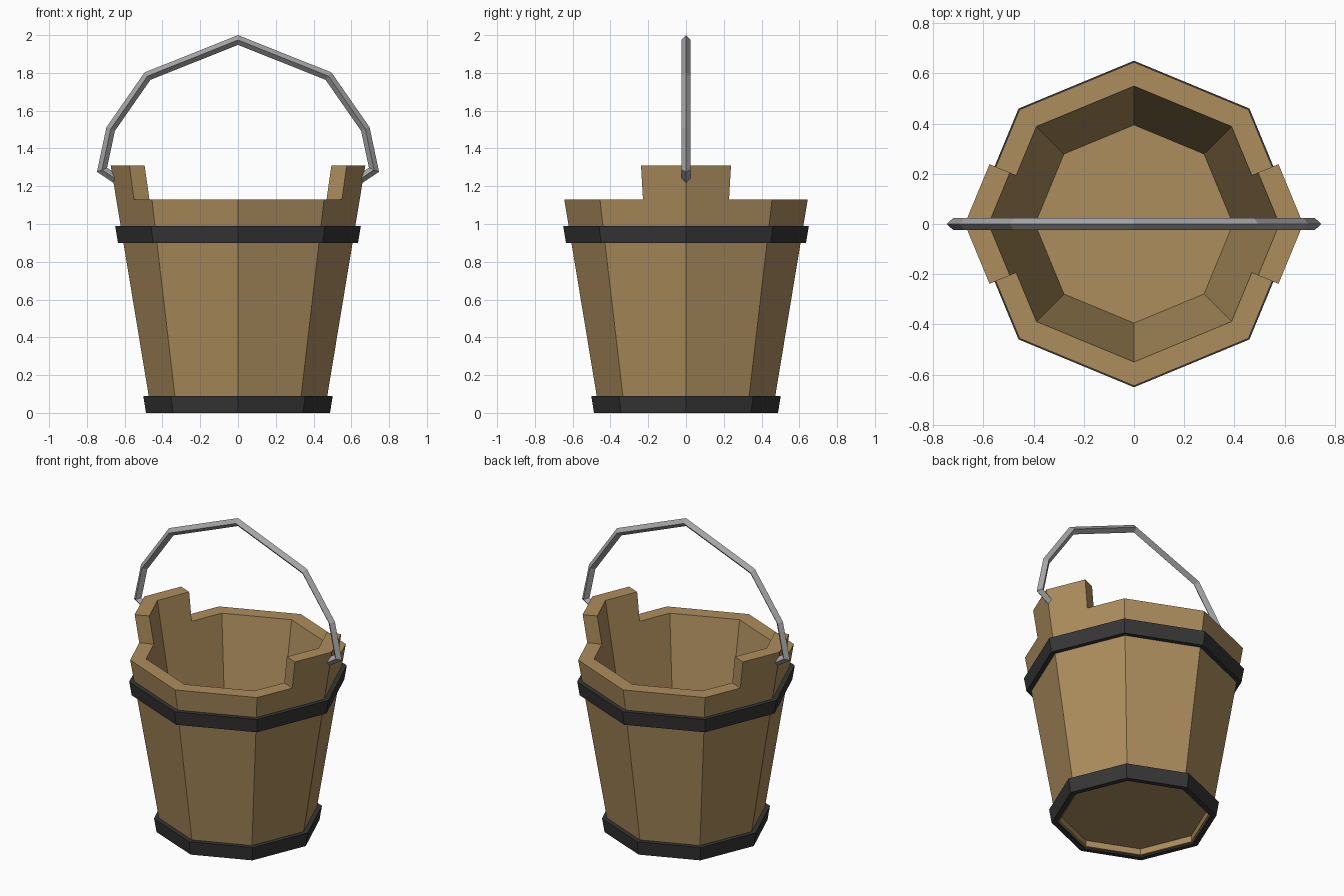
import bpy, bmesh, math
from mathutils import Vector

if "Cube" in bpy.data.objects:
    bpy.data.objects.remove(bpy.data.objects["Cube"], do_unlink=True)


def material(name, rgb):
    m = bpy.data.materials.new(name)
    m.use_nodes = True
    m.diffuse_color = (*rgb, 1)
    m.node_tree.nodes["Principled BSDF"].inputs["Base Color"].default_value = (*rgb, 1)
    return m


wood = material("tan wood", (0.42, 0.27, 0.11))
iron = material("black iron", (0.037, 0.037, 0.037))
steel = material("grey steel", (0.38, 0.38, 0.38))


def finish(bm, name, mat):
    bmesh.ops.recalc_face_normals(bm, faces=bm.faces)
    mesh = bpy.data.meshes.new(name)
    bm.to_mesh(mesh)
    bm.free()
    mesh.materials.append(mat)
    obj = bpy.data.objects.new(name, mesh)
    bpy.context.collection.objects.link(obj)
    return obj


SIDES = 8
COUNT = SIDES * 2
SLOPE = 0.165


def outer(z):
    """Corner radius of the flared outside at height z."""
    return 0.458 + SLOPE * z


def ring(bm, r, z):
    """Octagon loop with a point at each corner and each edge middle."""
    verts = []
    for i in range(COUNT):
        a = math.tau * i / COUNT
        d = r if i % 2 == 0 else r * math.cos(math.pi / SIDES)
        verts.append(bm.verts.new((d * math.cos(a), d * math.sin(a), z)))
    return verts


def bridge(bm, a, b, segments=range(COUNT)):
    for i in segments:
        j = (i + 1) % COUNT
        bm.faces.new((a[i], a[j], b[j], b[i]))


# Bucket body: hollow wall, floor, recessed underside and two raised ears
WALL, RIM, EAR_TOP, FLOOR = 0.095, 1.13, 1.31, 0.19
bm = bmesh.new()
under = ring(bm, 0.44, 0.05)
foot_in = ring(bm, 0.44, 0.01)
foot_out = ring(bm, outer(0.01), 0.01)
rim_out = ring(bm, outer(RIM), RIM)
rim_in = ring(bm, outer(RIM) - WALL, RIM)
floor = ring(bm, outer(FLOOR) - WALL, FLOOR)
ear_out = ring(bm, outer(EAR_TOP), EAR_TOP)
ear_in = ring(bm, outer(EAR_TOP) - WALL, EAR_TOP)

half = COUNT // 2
ears = [0, COUNT - 1, half, half - 1]
plain = [i for i in range(COUNT) if i not in ears]
bm.faces.new(under)
bm.faces.new(floor)
for a, b in ((under, foot_in), (foot_in, foot_out), (foot_out, rim_out), (rim_in, floor)):
    bridge(bm, a, b)
bridge(bm, rim_out, rim_in, plain)
for a, b in ((rim_out, ear_out), (ear_out, ear_in), (ear_in, rim_in)):
    bridge(bm, a, b, ears)
for i in (1, COUNT - 1, half - 1, half + 1):
    bm.faces.new((rim_out[i], ear_out[i], ear_in[i], rim_in[i]))
loose = [v for v in bm.verts if not v.link_faces]
bmesh.ops.delete(bm, geom=loose, context='VERTS')
finish(bm, "bucket_body", wood)


# Iron hoops
def hoop(name, z0, z1):
    bm = bmesh.new()
    loops = [ring(bm, outer(z) + d, z)
             for z, d in ((z0, -0.005), (z0, 0.029), (z1, 0.029), (z1, -0.005))]
    for k in range(4):
        bridge(bm, loops[k], loops[(k + 1) % 4])
    finish(bm, name, iron)


hoop("lower_hoop", 0.0, 0.09)
hoop("upper_hoop", 0.9, 0.99)

# Carrying handle: diamond section swept with mitred corners
right = [(0.645, 1.237), (0.72, 1.287), (0.674, 1.503), (0.479, 1.783)]
path = right + [(0, 1.974)] + [(-x, z) for x, z in reversed(right)]
points = [Vector((x, 0, z)) for x, z in path]
R = 0.024
bm = bmesh.new()
sections = []
for k, p in enumerate(points):
    before = (p - points[k - 1]).normalized() if k else None
    after = (points[k + 1] - p).normalized() if k < len(points) - 1 else None
    before, after = before or after, after or before
    tangent = (before + after).normalized()
    side = Vector((tangent.z, 0, -tangent.x)) * (R / tangent.dot(after))
    depth = Vector((0, R, 0))
    sections.append([bm.verts.new(p + o) for o in (side, depth, -side, -depth)])
for a, b in zip(sections, sections[1:]):
    for i in range(4):
        j = (i + 1) % 4
        bm.faces.new((a[i], a[j], b[j], b[i]))
bm.faces.new(sections[0])
bm.faces.new(sections[-1])
finish(bm, "carrying_handle", steel)
